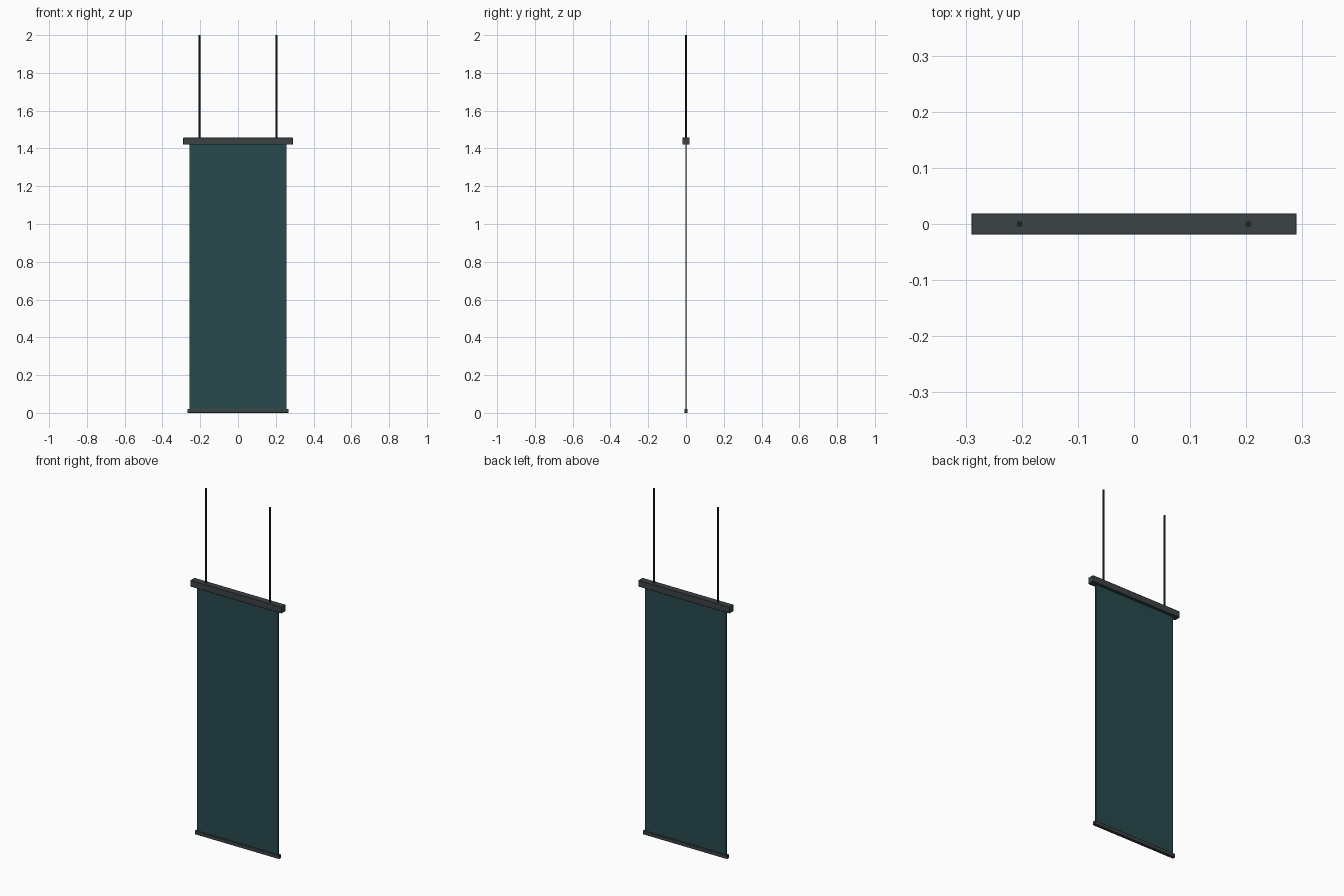
import bpy

if "Cube" in bpy.data.objects:
    bpy.data.objects.remove(bpy.data.objects["Cube"])


def material(name, color):
    m = bpy.data.materials.new(name)
    m.diffuse_color = (*color, 1)
    m.use_nodes = True
    m.node_tree.nodes["Principled BSDF"].inputs["Base Color"].default_value = m.diffuse_color
    return m


metal = material("dark_metal", (0.045, 0.054, 0.057))
cloth = material("teal_cloth", (0.02, 0.068, 0.073))
rod_mat = material("black_steel", (0.012, 0.016, 0.02))


def box(name, width, depth, z0, z1, mat, bevel=0.0):
    bpy.ops.mesh.primitive_cube_add(size=1, location=(0, 0, (z0 + z1) / 2))
    o = bpy.context.object
    o.name = name
    o.scale = (width, depth, z1 - z0)
    bpy.ops.object.transform_apply(location=False, rotation=False, scale=True)
    o.data.materials.append(mat)
    if bevel:
        b = o.modifiers.new("edge", "BEVEL")
        b.width = bevel
        b.segments = 1
    return o


# Hanging panel with its top rail and bottom weight bar
box("banner_panel", 0.514, 0.006, 0.01, 1.43, cloth)
box("top_rail", 0.58, 0.038, 1.42, 1.457, metal, 0.0015)
box("bottom_bar", 0.536, 0.018, 0.0, 0.021, metal, 0.001)

# Pair of suspension rods
for side, x in (("left", -0.204), ("right", 0.204)):
    bpy.ops.mesh.primitive_cylinder_add(vertices=12, radius=0.005, depth=0.56,
                                        location=(x, 0, 1.72))
    rod = bpy.context.object
    rod.name = side + "_suspension_rod"
    rod.data.materials.append(rod_mat)
    bpy.ops.object.shade_smooth_by_angle()
